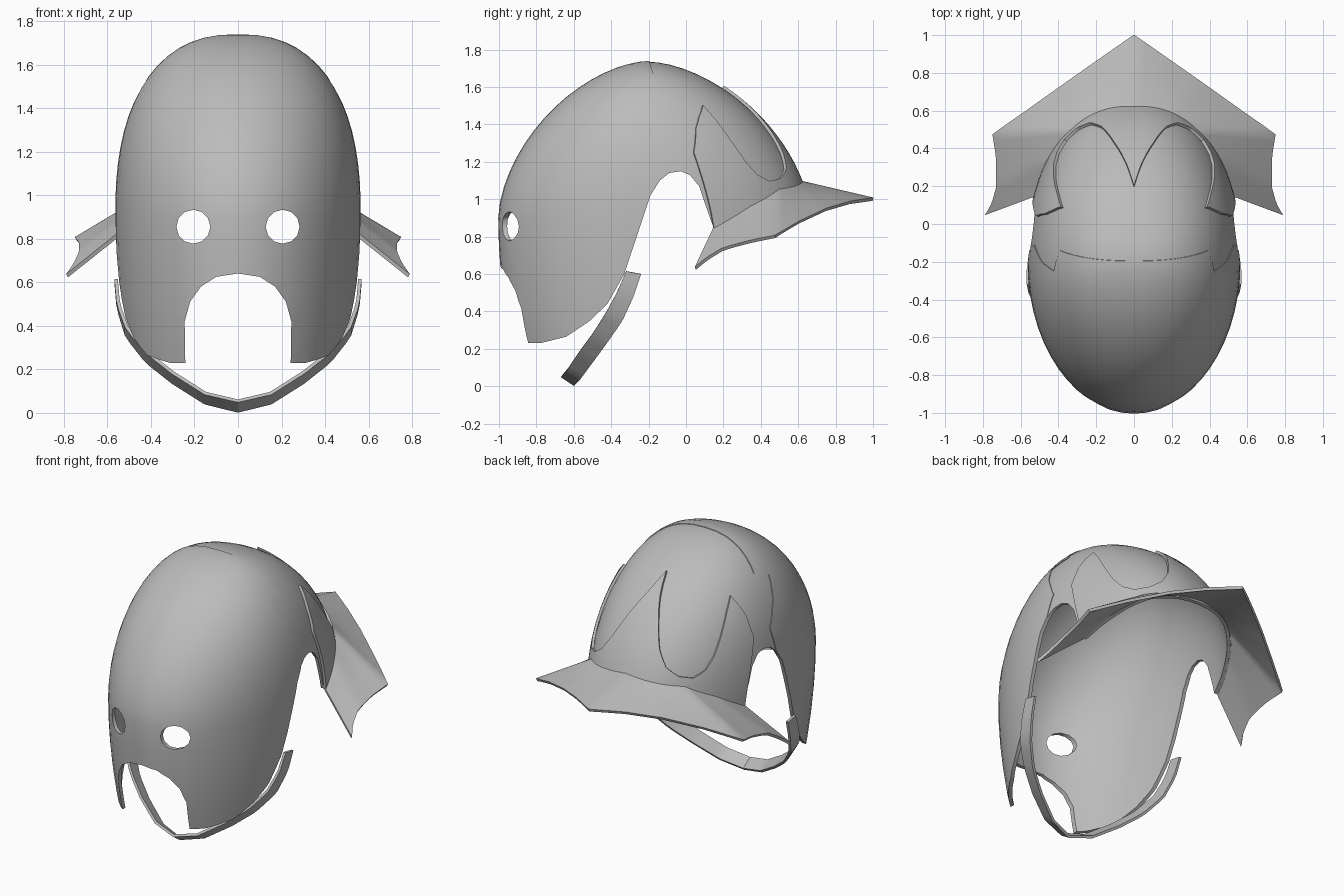
import bpy, bmesh, math
from mathutils import Vector

cube = bpy.data.objects.get("Cube")
if cube:
    bpy.data.objects.remove(cube)

steel = bpy.data.materials.new("grey_steel")
steel.use_nodes = True
steel.diffuse_color = (0.5, 0.5, 0.5, 1)
steel.node_tree.nodes["Principled BSDF"].inputs["Base Color"].default_value = (0.5, 0.5, 0.5, 1)


def lerp_keys(keys, t):
    """Piecewise linear value at t from (t, value...) keys."""
    for a, b in zip(keys, keys[1:]):
        if t <= b[0] + 1e-6:
            f = (t - a[0]) / (b[0] - a[0])
            return [p + (q - p) * f for p, q in zip(a[1:], b[1:])]
    return list(keys[-1][1:])


def dome(angle, z, off=0.0):
    """Point on the skull surface; angle 0 is the back, pi the front."""
    if z > 0.9:
        s = min(1.0, (z - 0.9) / (0.835 + off))
        ky, kx = (1 - s ** 1.7) ** (1 / 1.7), (1 - s ** 2.4) ** (1 / 2.4)
    else:
        ky = kx = 1 - 0.09 * ((0.9 - z) / 0.67) ** 2
    sn, cs = math.sin(angle), math.cos(angle)
    if cs > 0:
        sn = math.copysign(abs(sn) ** 0.9, sn)
    depth = (0.85 if cs > 0 else 0.8) + off
    return Vector(((0.56 + off) * kx * sn, -0.2 + depth * ky * cs, z))


def make_object(name, bm):
    bmesh.ops.recalc_face_normals(bm, faces=bm.faces)
    me = bpy.data.meshes.new(name)
    bm.to_mesh(me)
    bm.free()
    ob = bpy.data.objects.new(name, me)
    bpy.context.collection.objects.link(ob)
    me.materials.append(steel)
    return ob


def apply_mod(ob, mod):
    bpy.context.view_layer.objects.active = ob
    bpy.ops.object.modifier_apply(modifier=mod.name)


def sheet(name, columns, thickness):
    """Skin a grid of point columns and give it thickness."""
    bm = bmesh.new()
    grid = [[bm.verts.new(p) for p in col] for col in columns]
    for a, b in zip(grid, grid[1:]):
        for i in range(len(a) - 1):
            bm.faces.new((a[i], b[i], b[i + 1], a[i + 1]))
    bmesh.ops.remove_doubles(bm, verts=bm.verts, dist=1e-4)
    ob = make_object(name, bm)
    mod = ob.modifiers.new("thickness", "SOLIDIFY")
    mod.thickness, mod.offset = thickness, 0
    apply_mod(ob, mod)
    return ob


def mirrored(column, n):
    """Columns for t from -1 to 1, flipping x on the negative side."""
    out = []
    for i in range(-n, n + 1):
        pts = column(abs(i) / n)
        out.append([Vector((math.copysign(1, i) * p[0], p[1], p[2])) for p in pts])
    return out


def prism(points, depth):
    """Closed solid from an outline swept along a vector."""
    bm = bmesh.new()
    face = bm.faces.new([bm.verts.new(p) for p in points])
    ext = bmesh.ops.extrude_face_region(bm, geom=[face], use_keep_orig=True)
    bmesh.ops.translate(bm, vec=depth,
                        verts=[v for v in ext["geom"] if isinstance(v, bmesh.types.BMVert)])
    ob = make_object("cutter", bm)
    ob.hide_render = True
    return ob


def cut(ob, cutter, operation):
    mod = ob.modifiers.new("cut", "BOOLEAN")
    mod.object, mod.operation, mod.solver = cutter, operation, "EXACT"
    apply_mod(ob, mod)


def smooth(ob):
    bpy.ops.object.select_all(action="DESELECT")
    ob.select_set(True)
    bpy.context.view_layer.objects.active = ob
    bpy.ops.object.shade_smooth_by_angle(angle=math.radians(32))


def skull(name, off, thickness):
    heights = [0.15, 0.3, 0.45, 0.6, 0.75]
    heights += [0.9 + (0.835 + off) * math.sin(math.pi / 2 * i / 16) for i in range(17)]
    cols = [[dome(2 * math.pi * i / 56, z, off) for z in heights] for i in range(57)]
    return sheet(name, cols, thickness)


# Side outlines of the shell and of the raised face layer
ear_edge = [(-1.1, .23), (-.78, .23), (-.64, .265), (-.52, .345), (-.42, .44), (-.33, .6),
            (-.27, .78), (-.19, 1.02), (-.14, 1.1)]
shell_side = ear_edge + [(-.09, 1.14), (-.03, 1.15), (.02, 1.13), (.07, 1.07), (.1, .98),
                         (.15, .84), (.5, 1.04), (.7, 1.08), (.7, 1.9), (-1.1, 1.9)]
mask_side = ear_edge + [(-.11, 1.25), (-.2, 1.4), (-.25, 1.52), (-.14, 1.56), (-.2, 1.75),
                        (-.2, 1.9), (-1.1, 1.9)]

# Face openings
mouth_half = [(.24, .1), (.245, .42), (.22, .51), (.17, .58), (.1, .625)]
mouth = mouth_half + [(0, .64)] + [(-x, z) for x, z in reversed(mouth_half)]
openings = [mouth]
for side in (-1, 1):
    openings.append([(side * .205 + .078 * math.cos(a), .855 + .078 * math.sin(a))
                     for a in (2 * math.pi * i / 12 for i in range(12))])

# Shell and face layer
for name, off, thickness, outline in (("helmet_shell", -.01, .02, shell_side),
                                      ("face_layer", 0, .008, mask_side)):
    ob = skull(name, off, thickness)
    cutters = [prism([(-1, y, z) for y, z in outline], (2, 0, 0))]
    cut(ob, cutters[0], "INTERSECT")
    for shape in openings:
        cutters.append(prism([(x, -1.3, z) for x, z in shape], (0, 0.95, 0)))
        cut(ob, cutters[-1], "DIFFERENCE")
    for c in cutters:
        bpy.data.objects.remove(c)
    smooth(ob)

# Neck plate with scooped upper edge
seam = [(0, 1.09), (.5, 1.05), (.76, .96), (1, .84)]
crest = [(0, 1.6), (4, 1.51), (10, 1.39), (16, 1.25), (22, 1.16), (30, 1.11), (38, 1.095),
         (44, 1.13), (48, 1.2), (51, 1.3), (54, 1.42), (57, 1.5), (63, 1.44), (67, 1.38), (71, 1.25)]


def neck_column(t):
    top = lerp_keys(crest, 71 * t)[0]
    low = min(lerp_keys(seam, t)[0], top - .01)
    rows = [i / 10 for i in range(11)]
    return [dome(math.radians(t * (66 + 5 * v)), low + (top - low) * v, .008) for v in rows]


smooth(sheet("neck_plate", mirrored(neck_column, 71), .016))

# Flared brim
rim = [(0, 0, 1, 1), (.12, .17, .88, .983), (.25, .355, .75, .945), (.38, .565, .6, .875),
       (.5, .745, .475, .8), (.65, .725, .35, .775), (.78, .725, .2, .735),
       (.9, .75, .11, .68), (1, .785, .05, .63)]


def brim_column(t):
    inner = dome(math.radians(66 * t), lerp_keys(seam, t)[0], .006)
    outer = Vector(lerp_keys(rim, t))
    return [inner.lerp(outer, v / 4) for v in range(5)]


smooth(sheet("neck_brim", mirrored(brim_column, 24), .018))

# Chin strap: x, front edge y z, back edge y z
strap = [(0, 0, -.665, .055, -.595, .008), (.2, .15, -.635, .09, -.56, .045),
         (.4, .3, -.57, .185, -.49, .14), (.58, .42, -.5, .28, -.42, .235),
         (.74, .51, -.43, .39, -.34, .35), (.88, .55, -.37, .5, -.28, .48),
         (1, .56, -.32, .615, -.24, .6)]


def strap_column(t):
    x, fy, fz, by, bz = lerp_keys(strap, t)
    return [Vector((x, fy, fz)), Vector((x, by, bz))]


smooth(sheet("chin_strap", mirrored(strap_column, 20), .016))
